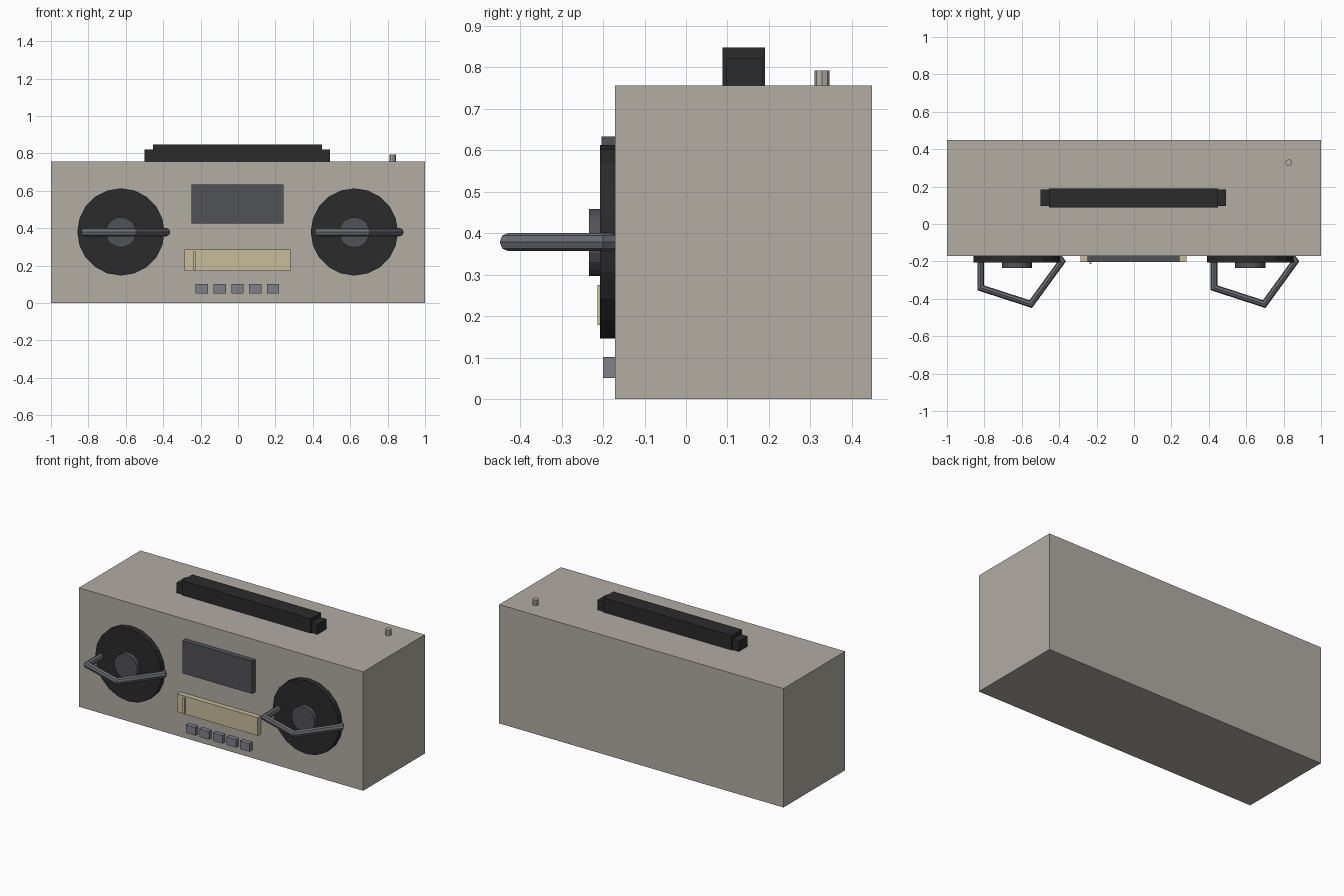
import bpy
import bmesh
from math import cos, sin, tau, pi
from mathutils import Matrix

if "Cube" in bpy.data.objects:
    bpy.data.objects.remove(bpy.data.objects["Cube"])


def material(name, r, g, b):
    m = bpy.data.materials.new(name)
    m.use_nodes = True
    m.diffuse_color = (r, g, b, 1)
    m.node_tree.nodes["Principled BSDF"].inputs["Base Color"].default_value = (r, g, b, 1)
    return m


beige = material("warm grey", 0.445, 0.418, 0.371)
black = material("black", 0.024, 0.024, 0.024)
dark = material("dark grey", 0.083, 0.084, 0.096)
steel = material("steel grey", 0.15, 0.152, 0.175)
button_grey = material("button grey", 0.216, 0.22, 0.25)
cream = material("cream", 0.58, 0.515, 0.33)


def add(name, bm, mat):
    bmesh.ops.recalc_face_normals(bm, faces=bm.faces)
    mesh = bpy.data.meshes.new(name)
    bm.to_mesh(mesh)
    bm.free()
    mesh.materials.append(mat)
    ob = bpy.data.objects.new(name, mesh)
    bpy.context.collection.objects.link(ob)
    return ob


def box(name, mat, x, y, z):
    """Box from (min, max) pairs on each axis."""
    bm = bmesh.new()
    bmesh.ops.create_cube(bm, size=1)
    for v in bm.verts:
        v.co = [r[0] + (c + 0.5) * (r[1] - r[0]) for c, r in zip(v.co, (x, y, z))]
    return add(name, bm, mat)


def cylinder(name, mat, centre, radius, depth, sides, facing_front=False):
    bm = bmesh.new()
    turn = Matrix.Rotation(pi / 2, 4, 'X') if facing_front else Matrix()
    bmesh.ops.create_cone(bm, cap_ends=True, segments=sides, radius1=radius,
                          radius2=radius, depth=depth,
                          matrix=Matrix.Translation(centre) @ turn)
    return add(name, bm, mat)


def ring(name, mat, centre, major, minor, sides, tube_sides):
    """Horizontal ring with few sides."""
    bm = bmesh.new()
    loops = []
    for i in range(sides):
        a = tau * i / sides
        loop = []
        for j in range(tube_sides):
            b = tau * j / tube_sides
            r = major + minor * cos(b)
            loop.append(bm.verts.new((centre[0] + r * cos(a), centre[1] + r * sin(a),
                                      centre[2] + minor * sin(b))))
        loops.append(loop)
    for i in range(sides):
        p, q = loops[i], loops[(i + 1) % sides]
        for j in range(tube_sides):
            k = (j + 1) % tube_sides
            bm.faces.new((p[j], q[j], q[k], p[k]))
    return add(name, bm, mat)


FRONT, TOP = -0.171, 0.756

# Main case
box("case", beige, (-1, 1), (FRONT, 0.449), (0, TOP))

# Carrying handle on top
box("handle_base", black, (-0.5, 0.492), (0.096, 0.184), (TOP - 0.02, 0.821))
box("handle_grip", black, (-0.455, 0.45), (0.088, 0.191), (TOP - 0.02, 0.848))

# Aerial stub
cylinder("aerial", beige, (0.828, 0.328, 0.765), 0.018, 0.056, 8)

# Speakers with hub and five-sided ring, partly sunk in the case
for side, x in (("right", -0.626), ("left", 0.622)):
    cylinder(side + "_speaker", black, (x, -0.179, 0.38), 0.233, 0.056, 20, True)
    cylinder(side + "_speaker_hub", dark, (x, -0.2, 0.378), 0.081, 0.068, 20, True)
    ring(side + "_speaker_ring", steel, (x, -0.2, 0.379), 0.24, 0.022, 5, 8)

# Display, tuner and needle
box("display", dark, (-0.249, 0.242), (-0.204, FRONT + 0.01), (0.426, 0.633))
box("tuner", cream, (-0.286, 0.281), (-0.203, FRONT + 0.01), (0.17, 0.285))
box("tuner_needle", cream, (-0.239, -0.226), (-0.214, -0.2), (0.179, 0.276))

# Row of buttons
for i in range(5):
    x = -0.003 + (i - 2) * 0.095
    box(f"button_{i + 1}", button_grey, (x - 0.033, x + 0.033),
        (-0.2, FRONT + 0.01), (0.051, 0.102))
